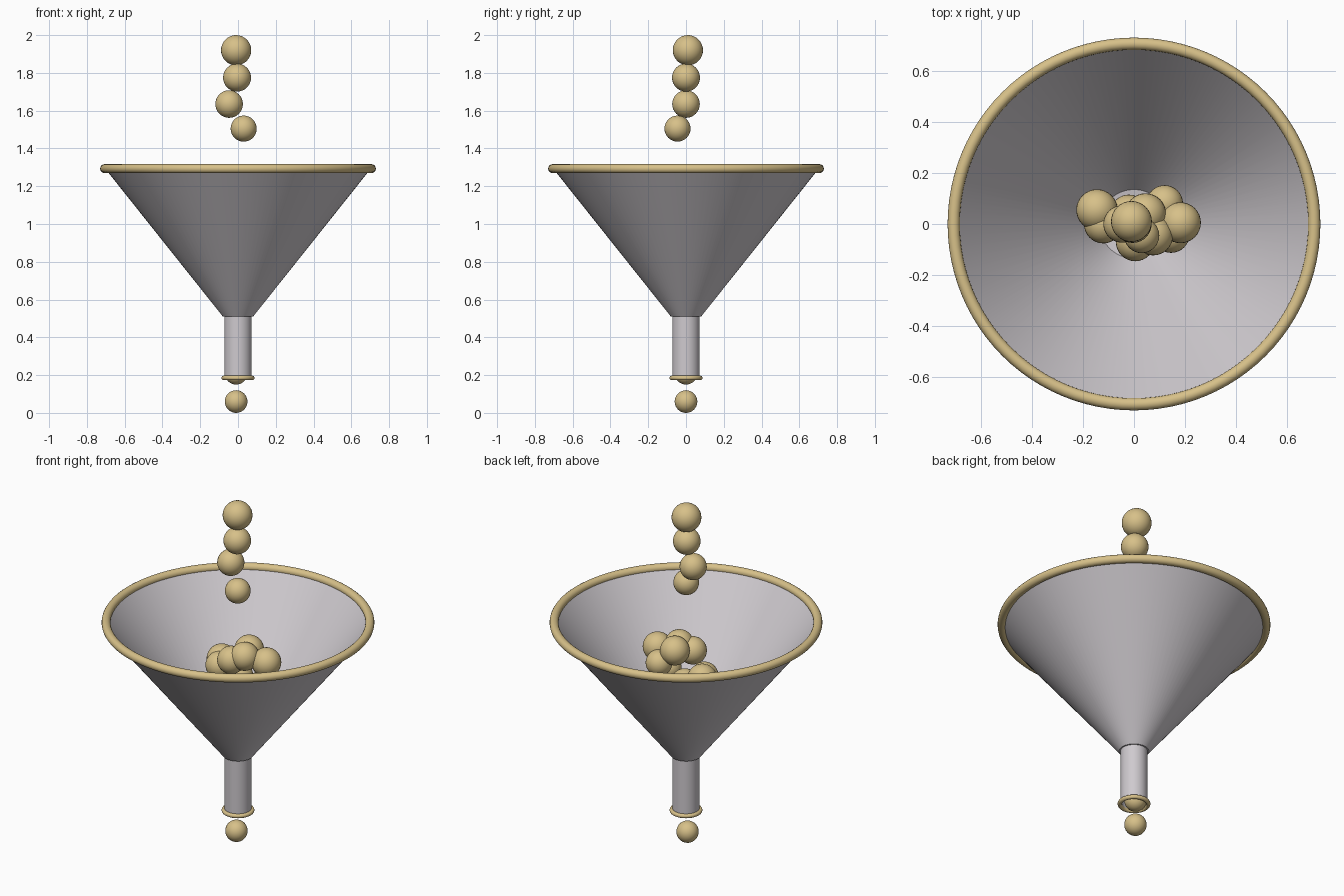
import bpy, bmesh, math

if "Cube" in bpy.data.objects:
    bpy.data.objects.remove(bpy.data.objects["Cube"], do_unlink=True)


def make_material(name, rgb):
    mat = bpy.data.materials.new(name)
    mat.use_nodes = True
    mat.diffuse_color = (*rgb, 1)
    node = next(n for n in mat.node_tree.nodes if n.type == 'BSDF_PRINCIPLED')
    node.inputs["Base Color"].default_value = (*rgb, 1)
    node.inputs["Roughness"].default_value = 0.5
    return mat


grey = make_material("pale grey", (0.62, 0.59, 0.62))
gold = make_material("soft gold", (0.68, 0.53, 0.25))


def finish(obj, name, mat):
    obj.name = name
    obj.data.materials.append(mat)
    bpy.ops.object.select_all(action='DESELECT')
    obj.select_set(True)
    bpy.context.view_layer.objects.active = obj
    bpy.ops.object.shade_smooth_by_angle(angle=math.radians(35))
    return obj


def lathe(name, profile, mat, steps=96):
    """Spin a closed (radius, height) outline around the z axis."""
    bm = bmesh.new()
    rings = []
    for i in range(steps):
        a = math.tau * i / steps
        rings.append([bm.verts.new((r * math.cos(a), r * math.sin(a), z)) for r, z in profile])
    n = len(profile)
    for i in range(steps):
        here, there = rings[i], rings[(i + 1) % steps]
        for j in range(n):
            k = (j + 1) % n
            bm.faces.new((here[j], there[j], there[k], here[k]))
    bmesh.ops.recalc_face_normals(bm, faces=bm.faces)
    mesh = bpy.data.meshes.new(name)
    bm.to_mesh(mesh)
    bm.free()
    obj = bpy.data.objects.new(name, mesh)
    bpy.context.collection.objects.link(obj)
    return finish(obj, name, mat)


def ring(name, major, minor, z):
    bpy.ops.mesh.primitive_torus_add(major_radius=major, minor_radius=minor, location=(0, 0, z),
                                     major_segments=96, minor_segments=16)
    finish(bpy.context.object, name, gold)


def ball(name, x, y, z, r):
    bpy.ops.mesh.primitive_uv_sphere_add(segments=32, ring_count=16, radius=r, location=(x, y, z))
    finish(bpy.context.object, name, gold)


# Funnel: thin cone with an inner shoulder, and an open spout
lathe("funnel_cone", [(0.08, 0.51), (0.705, 1.295), (0.69, 1.295), (0.135, 0.585), (0.066, 0.575), (0.066, 0.51)], grey)
lathe("spout", [(0.072, 0.185), (0.072, 0.52), (0.065, 0.52), (0.065, 0.185)], grey)

# Rolled edges
ring("top_rim", 0.706, 0.024, 1.293)
ring("spout_rim", 0.076, 0.012, 0.185)

# Balls dropping in
falling = [(-0.01, 0.01, 1.92, 0.08), (-0.005, 0, 1.775, 0.074),
           (-0.047, 0, 1.635, 0.073), (0.03, -0.045, 1.505, 0.069)]
# Balls heaped in the cone
heap = [(-0.145, 0.055, 1.02, 0.081), (-0.12, 0, 1.01, 0.076), (0.12, 0.08, 1.054, 0.072),
        (0.182, 0.005, 1.105, 0.08), (0.145, -0.04, 0.97, 0.073), (0.075, -0.045, 1.13, 0.078),
        (0.005, -0.07, 1.10, 0.076), (0.045, 0.04, 1.13, 0.08), (-0.02, 0.04, 0.96, 0.075),
        (0.05, 0, 0.87, 0.072), (-0.04, 0.01, 0.79, 0.07), (0.01, 0, 0.68, 0.065)]
# Balls leaving through the spout
leaving = [(-0.01, 0, 0.21, 0.06), (-0.01, 0, 0.06, 0.06)]

for group, balls in (("falling_ball", falling), ("heap_ball", heap), ("leaving_ball", leaving)):
    for i, spec in enumerate(balls, 1):
        ball(f"{group}_{i}", *spec)
